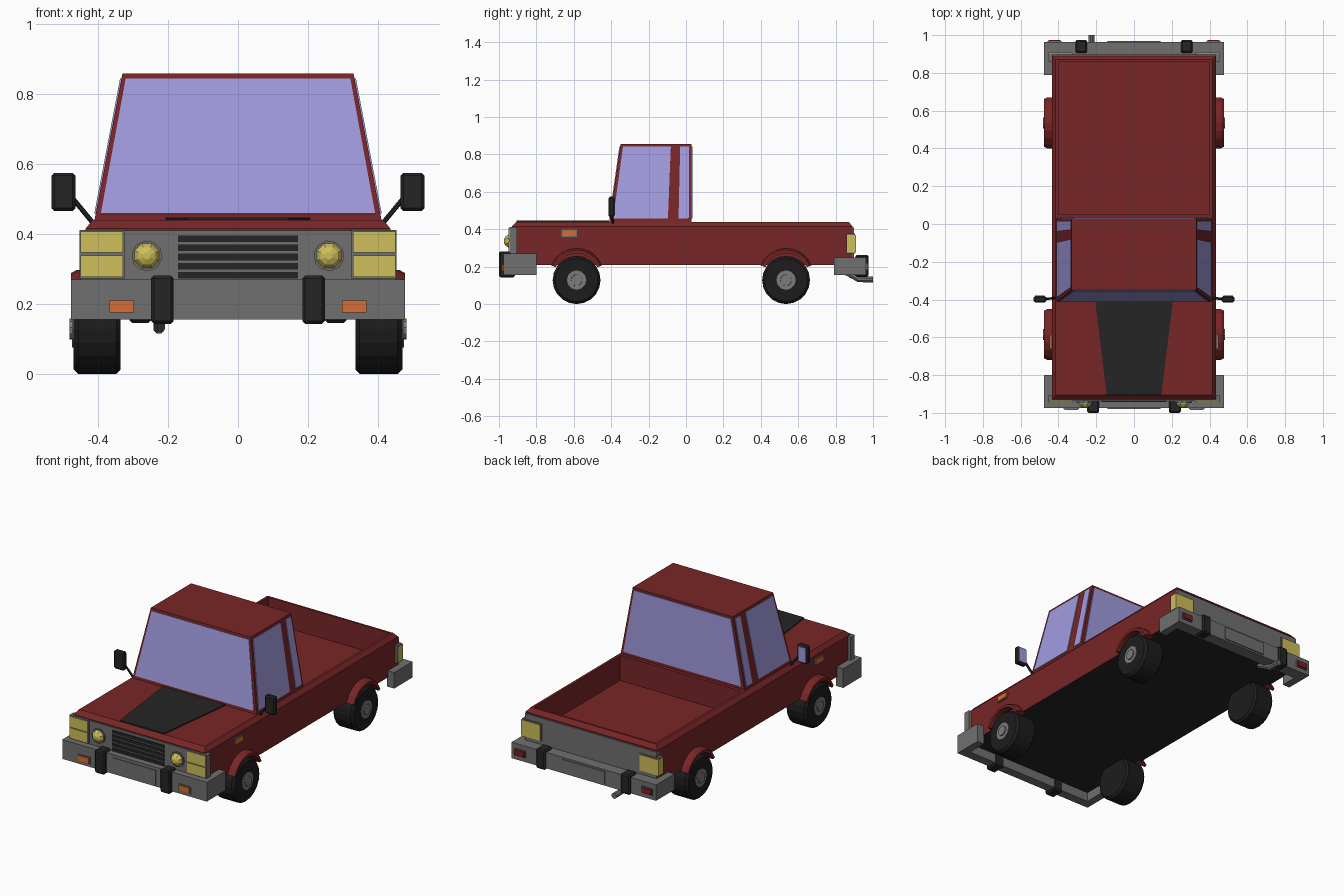
import bpy, bmesh, math
from mathutils import Vector

if "Cube" in bpy.data.objects:
    bpy.data.objects.remove(bpy.data.objects["Cube"])


def mat(name, r, g, b):
    m = bpy.data.materials.new(name)
    m.diffuse_color = (r, g, b, 1)
    m.use_nodes = True
    m.node_tree.nodes["Principled BSDF"].inputs["Base Color"].default_value = m.diffuse_color
    return m


RED = mat("body red", 0.19, 0.019, 0.02)
BLACK = mat("trim black", 0.018, 0.018, 0.018)
TYRE = mat("tyre black", 0.012, 0.012, 0.012)
GREY = mat("bumper grey", 0.16, 0.16, 0.16)
RIM = mat("rim grey", 0.2, 0.2, 0.2)
GLASS = mat("window lilac", 0.36, 0.33, 0.74)
YELLOW = mat("lamp yellow", 0.62, 0.52, 0.10)
ORANGE = mat("indicator orange", 0.70, 0.15, 0.03)
LAMP_RED = mat("tail lamp red", 0.22, 0.012, 0.02)


def loft(name, rings, material, bevel=0.0):
    """Bridge a row of closed loops and cap both ends."""
    bm = bmesh.new()
    vs = [[bm.verts.new(p) for p in ring] for ring in rings]
    n = len(rings[0])
    for a, b in zip(vs, vs[1:]):
        for i in range(n):
            bm.faces.new((a[i], a[(i + 1) % n], b[(i + 1) % n], b[i]))
    bm.faces.new(vs[0])
    bm.faces.new(vs[-1])
    if bevel:
        bmesh.ops.bevel(bm, geom=bm.edges[:], offset=bevel, segments=1, affect='EDGES')
    bmesh.ops.recalc_face_normals(bm, faces=bm.faces[:])
    me = bpy.data.meshes.new(name)
    bm.to_mesh(me)
    bm.free()
    me.materials.append(material)
    ob = bpy.data.objects.new(name, me)
    bpy.context.collection.objects.link(ob)
    return ob


def rect(x0, x1, y0, y1, z):
    return [(x0, y0, z), (x1, y0, z), (x1, y1, z), (x0, y1, z)]


def box(name, x, y, z, material, bevel=0.0):
    return loft(name, [rect(*x, *y, z[0]), rect(*x, *y, z[1])], material, bevel)


def pair(name, x, y, z, material, bevel=0.0):
    """The same box on the left and right sides."""
    for s, side in ((-1, "left"), (1, "right")):
        xs = sorted((s * x[0], s * x[1]))
        box(f"{side}_{name}", xs, y, z, material, bevel)


def lathe(name, origin, axis, profile, n, material):
    """Turn (distance, radius) steps round an axis."""
    axis = Vector(axis).normalized()
    u = axis.orthogonal().normalized()
    v = axis.cross(u)
    o = Vector(origin)
    rings = []
    for d, r in profile:
        angs = [2 * math.pi * (i + 0.5) / n for i in range(n)]
        rings.append([o + axis * d + (u * math.cos(a) + v * math.sin(a)) * r for a in angs])
    return loft(name, rings, material)


def rod(name, a, b, r, material, n=8):
    d = Vector(b) - Vector(a)
    return lathe(name, a, d, [(0, r), (d.length, r)], n, material)


def pane(name, quad, u, v, material=GLASS, t=0.004):
    """Thin plate covering part of a quad (bottom a, b; top c, d)."""
    a, b, c, d = map(Vector, quad)
    normal = (b - a).cross(d - a).normalized()
    pts = []
    for i, j in ((u[0], v[0]), (u[1], v[0]), (u[1], v[1]), (u[0], v[1])):
        pts.append(a.lerp(b, i).lerp(d.lerp(c, i), j))
    return loft(name, [[p - normal * t for p in pts], [p + normal * t for p in pts]], material)


# Body with chamfered shoulders, black underside and a sunken load bed
body = loft("body", [rect(-.435, .435, -.93, .89, .21),
                     rect(-.435, .435, -.93, .89, .415),
                     rect(-.415, .415, -.905, .87, .44)], RED)
body.data.materials.append(BLACK)
for p in body.data.polygons:
    if p.normal.z < -0.9:
        p.material_index = 1
cutter = box("bed_cutter", (-.4, .4), (.05, .858), (.29, .6), RED)
cutter.hide_render = True
mod = body.modifiers.new("bed", 'BOOLEAN')
mod.operation = 'DIFFERENCE'
mod.solver = 'EXACT'
mod.object = cutter
bpy.context.view_layer.objects.active = body
bpy.ops.object.modifier_apply(modifier="bed")
bpy.data.objects.remove(cutter)

# Cab and windows
lo = rect(-.41, .41, -.41, .03, .438)
hi = rect(-.33, .33, -.35, .03, .857)
loft("cab", [lo, hi], RED)
sides = [(lo[i], lo[(i + 1) % 4], hi[(i + 1) % 4], hi[i]) for i in range(4)]
V = (.045, .965)
pane("windshield", sides[0], (.018, .982), V)
pane("right_door_window", sides[1], (.04, .71), V)
pane("right_rear_window", sides[1], (.84, .965), V)
pane("back_window", sides[2], (.02, .98), V)
pane("left_door_window", sides[3], (.29, .96), V)
pane("left_rear_window", sides[3], (.035, .16), V)

# Black bonnet panel
hood = [(-.145, -.905), (.145, -.905), (.205, -.412), (-.205, -.412)]
loft("bonnet_panel", [[(x, y, z) for x, y in hood] for z in (.438, .447)], BLACK)

# Front face: panel, grille, lamps
box("front_panel", (-.45, .45), (-.938, -.91), (.22, .41), GREY)
for i in range(5):
    z = .272 + i * .0262
    box("grille_slot", (-.172, .172), (-.942, -.93), (z, z + .019), BLACK)
for z in (.277, .346):
    pair("headlamp", (.328, .449), (-.948, -.907), (z, z + .061), YELLOW)
    pair("headlamp_frame", (.322, .453), (-.943, -.904), (z - .004, z + .065), GREY)
for s in (-1, 1):
    o = (s * .26, -.935, .337)
    lathe("round_lamp_ring", o, (0, -1, 0), [(0, .044), (.012, .044)], 10, GREY)
    lathe("round_lamp", o, (0, -1, 0), [(.005, .038), (.015, .038), (.03, .027), (.038, .011)],
          8, YELLOW)

# Front bumper
box("front_bumper", (-.477, .477), (-.975, -.92), (.155, .27), GREY)
pair("front_bumper_wing", (.43, .477), (-.93, -.80), (.155, .27), GREY)
box("front_plate", (-.14, .14), (-.979, -.97), (.165, .252), GREY)
pair("front_overrider", (.184, .248), (-1.0, -.915), (.143, .281), BLACK, .008)
pair("indicator_frame", (.292, .372), (-.979, -.97), (.171, .214), GREY)
pair("indicator", (.297, .367), (-.984, -.97), (.176, .209), ORANGE)
pair("side_marker_frame", (.43, .441), (-.665, -.582), (.358, .398), GREY)
pair("side_marker", (.43, .447), (-.66, -.587), (.363, .393), ORANGE)

# Rear face: tailgate, lamps, bumper
box("tailgate_panel", (-.435, .435), (.87, .897), (.22, .408), GREY)
pair("rear_lamp_frame", (.322, .45), (.857, .903), (.27, .376), GREY)
pair("rear_lamp", (.328, .453), (.862, .908), (.276, .37), YELLOW)
box("rear_bumper", (-.477, .477), (.89, .963), (.155, .25), GREY)
pair("rear_bumper_wing", (.43, .477), (.79, .9), (.155, .25), GREY)
box("rear_plate", (-.14, .14), (.958, .969), (.165, .24), GREY)
pair("rear_overrider", (.248, .31), (.905, .975), (.145, .263), BLACK, .008)
pair("tail_marker_frame", (.383, .457), (.958, .968), (.18, .222), GREY)
pair("tail_marker", (.388, .452), (.958, .975), (.185, .217), LAMP_RED)

# Exhaust pipe
rod("exhaust_slope", (-.225, .83, .185), (-.225, .925, .133), .017, GREY)
rod("exhaust_tip", (-.225, .915, .133), (-.225, 1.0, .131), .017, GREY)

# Wheels and arches
for s in (-1, 1):
    for y in (-.585, .535):
        o = (s * .335, y, .128)
        ax = (s, 0, 0)
        lathe("tyre", o, ax, [(0, .115), (.012, .128), (.121, .128), (.135, .115)], 20, TYRE)
        lathe("rim", o, ax, [(.1, .052), (.139, .052), (.139, .04)], 12, RIM)
        lathe("hub", o, ax, [(.1, .034), (.146, .03)], 10, RIM)
        arch = []
        for i in range(9):
            a = math.radians(22 + 136 * i / 8)
            arch.append([(s * x, y + r * math.cos(a), .152 + r * math.sin(a))
                         for x, r in ((.42, .147), (.46, .145), (.477, .136),
                                      (.477, .12), (.42, .12))])
        loft("wheel_arch", arch, RED)

# Door mirrors
pair("mirror", (.464, .532), (-.415, -.382), (.465, .574), BLACK, .008)
pair("mirror_glass", (.473, .523), (-.384, -.379), (.475, .564), GLASS)
for s in (-1, 1):
    rod("mirror_stalk", (s * .405, -.39, .42), (s * .475, -.398, .505), .007, BLACK, 6)
